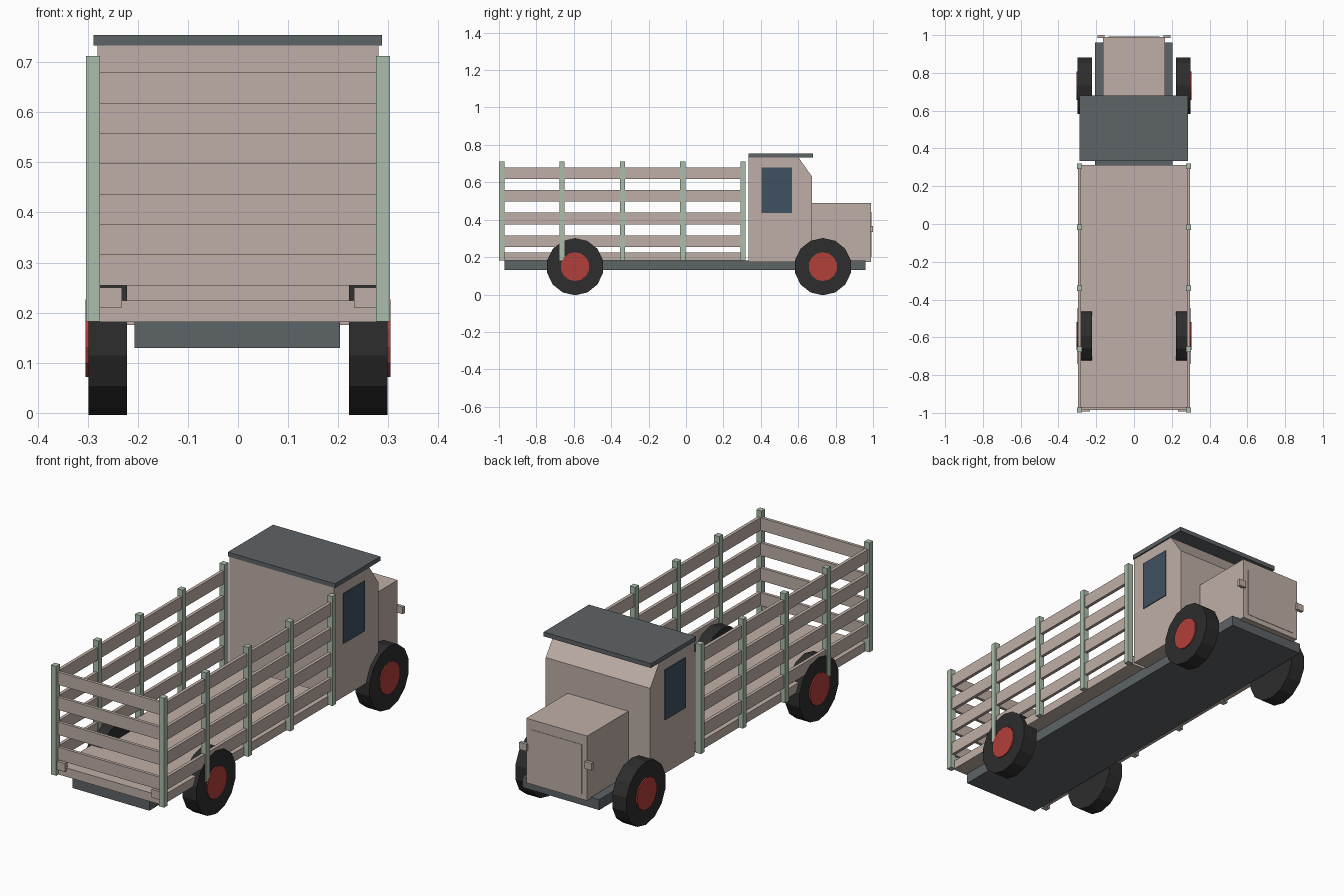
import bpy, bmesh, math
from mathutils import Matrix, Vector

cube = bpy.data.objects.get("Cube")
if cube:
    bpy.data.objects.remove(cube, do_unlink=True)


def material(name, r, g, b):
    m = bpy.data.materials.new(name)
    m.use_nodes = True
    m.diffuse_color = (r, g, b, 1)
    m.node_tree.nodes["Principled BSDF"].inputs["Base Color"].default_value = (r, g, b, 1)
    return m


BEIGE = material("dusty_beige", 0.52, 0.43, 0.385)
GREEN = material("pale_green", 0.41, 0.51, 0.41)
SLATE = material("slate_grey", 0.11, 0.125, 0.135)
RUBBER = material("black_rubber", 0.026, 0.026, 0.026)
RED = material("hub_red", 0.45, 0.05, 0.042)
GLASS = material("dark_blue_glass", 0.05, 0.08, 0.12)


def finish(name, bm, mat):
    bmesh.ops.recalc_face_normals(bm, faces=bm.faces)
    mesh = bpy.data.meshes.new(name)
    bm.to_mesh(mesh)
    bm.free()
    mesh.materials.append(mat)
    ob = bpy.data.objects.new(name, mesh)
    bpy.context.collection.objects.link(ob)
    return ob


def box(name, mat, x, y, z):
    """Box from (low, high) ranges on each axis."""
    bm = bmesh.new()
    bmesh.ops.create_cube(bm, size=1)
    ranges = (x, y, z)
    for v in bm.verts:
        v.co = Vector([(a + b) / 2 + c * (b - a) for (a, b), c in zip(ranges, v.co)])
    return finish(name, bm, mat)


def mirrored_box(name, mat, x, y, z):
    box("left_" + name, mat, x, y, z)
    box("right_" + name, mat, (-x[1], -x[0]), y, z)


def disc(name, mat, radius, x, y, z, sides=14):
    """Flat-sided drum along x, resting on a flat."""
    bm = bmesh.new()
    bmesh.ops.create_cone(bm, cap_ends=True, segments=sides, radius1=radius,
                          radius2=radius, depth=x[1] - x[0])
    bm.transform(Matrix.Translation(((x[0] + x[1]) / 2, y, z))
                 @ Matrix.Rotation(math.pi / 2, 4, 'Y')
                 @ Matrix.Rotation(math.pi / 2, 4, 'Z'))
    return finish(name, bm, mat)


# Chassis and load bed
box("chassis", SLATE, (-0.207, 0.204), (-0.97, 0.96), (0.13, 0.181))
box("bed_floor", BEIGE, (-0.28, 0.28), (-0.98, 0.312), (0.181, 0.224))

# Stake posts along both sides
for i in range(5):
    y = -0.985 + i * 0.3225
    mirrored_box(f"stake_post_{i + 1}", GREEN, (0.275, 0.303),
                 (y - 0.014, y + 0.014), (0.182, 0.712))

# Slats on both sides and across the tail
for i in range(4):
    z = 0.254 + i * 0.1213
    mirrored_box(f"side_slat_{i + 1}", BEIGE, (0.28, 0.296), (-0.985, 0.305), (z, z + 0.062))
    box(f"tail_slat_{i + 1}", BEIGE, (-0.28, 0.28), (-0.985, -0.97), (z, z + 0.062))

# Tail lamps
mirrored_box("tail_lamp", BEIGE, (0.232, 0.275), (-0.993, -0.975), (0.21, 0.25))

# Cab: side profile with sloped windscreen, extruded across
profile = [(0.335, 0.175), (0.674, 0.175), (0.674, 0.63), (0.6, 0.735), (0.335, 0.735)]
bm = bmesh.new()
face = bm.faces.new([bm.verts.new((-0.28, y, z)) for y, z in profile])
ext = bmesh.ops.extrude_face_region(bm, geom=[face])
bmesh.ops.translate(bm, vec=(0.56, 0, 0),
                    verts=[g for g in ext["geom"] if isinstance(g, bmesh.types.BMVert)])
finish("cab", bm, BEIGE)
box("cab_roof", SLATE, (-0.288, 0.287), (0.333, 0.68), (0.733, 0.754))
mirrored_box("cab_window", GLASS, (0.278, 0.284), (0.404, 0.566), (0.435, 0.678))

# Bonnet, grille and headlamps
box("bonnet", BEIGE, (-0.163, 0.163), (0.67, 0.99), (0.175, 0.488))
box("grille", BEIGE, (-0.135, 0.135), (0.987, 0.992), (0.2, 0.44))
mirrored_box("headlamp", BEIGE, (0.155, 0.194), (0.984, 1.0), (0.333, 0.367))

# Wheels with hubs
for end, y in (("rear", -0.593), ("front", 0.732)):
    for side, s in (("left", 1), ("right", -1)):
        disc(f"{end}_{side}_tyre", RUBBER, 0.153, sorted((s * 0.222, s * 0.298)), y, 0.149)
        disc(f"{end}_{side}_hub", RED, 0.077, sorted((s * 0.26, s * 0.304)), y, 0.149)
